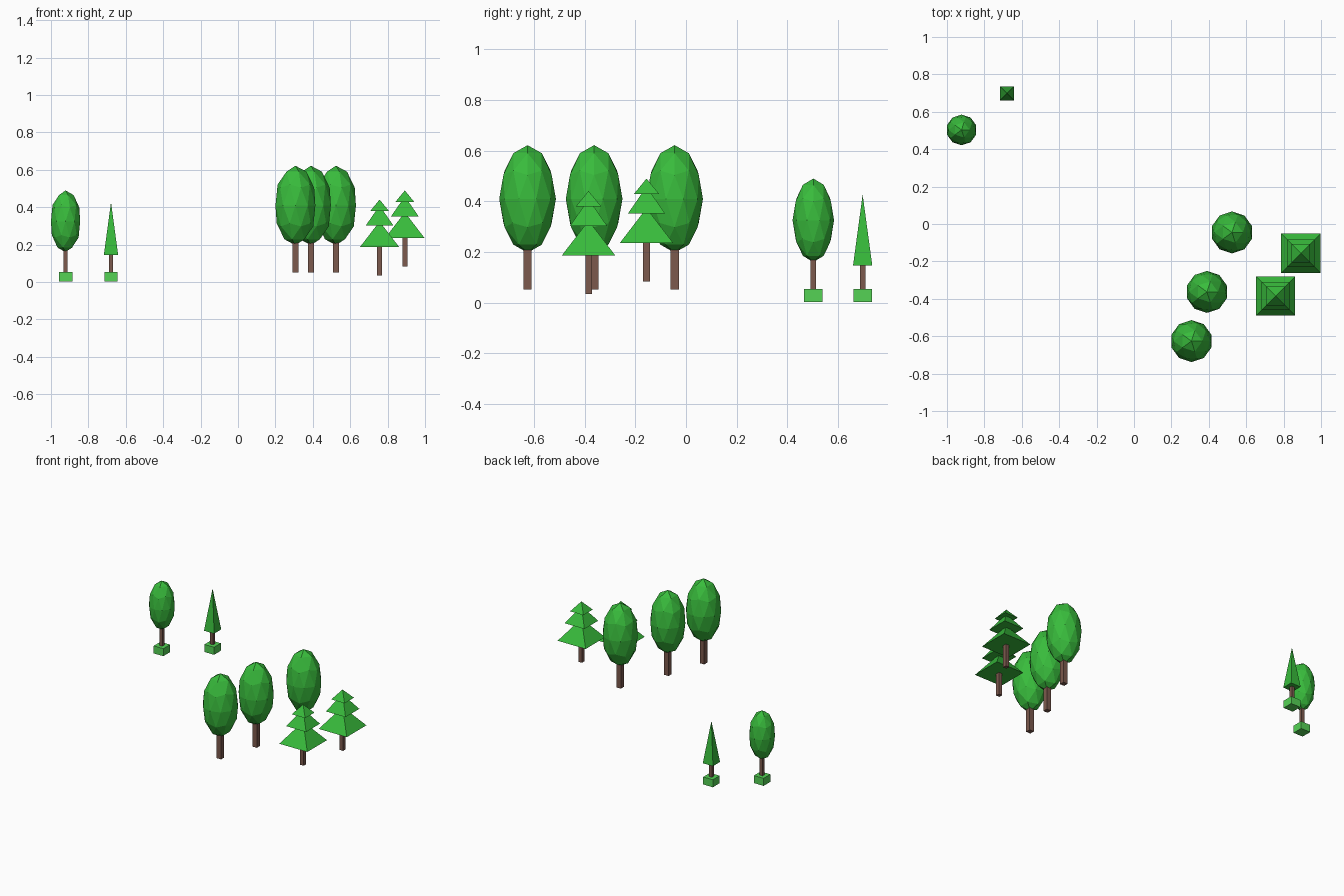
import bpy, math

if "Cube" in bpy.data.objects:
    bpy.data.objects.remove(bpy.data.objects["Cube"])


def material(name, rgb):
    m = bpy.data.materials.new(name)
    m.diffuse_color = (*rgb, 1)
    m.use_nodes = True
    m.node_tree.nodes["Principled BSDF"].inputs["Base Color"].default_value = m.diffuse_color
    return m


LEAF = material("leaf_green", (0.04, 0.5, 0.045))
BARK = material("bark_brown", (0.2, 0.1, 0.075))
BOX = material("planter_green", (0.09, 0.65, 0.09))


def finish(name, mat):
    ob = bpy.context.object
    ob.name = name
    ob.data.materials.append(mat)
    return ob


def box(name, x, y, z0, z1, w, mat):
    bpy.ops.mesh.primitive_cube_add(size=1, location=(x, y, (z0 + z1) / 2))
    finish(name, mat).scale = (w, w, z1 - z0)


def crown(name, x, y, z0, z1, r):
    bpy.ops.mesh.primitive_ico_sphere_add(subdivisions=2, radius=1,
                                          location=(x, y, (z0 + z1) / 2))
    finish(name, LEAF).scale = (r, r, (z1 - z0) / 2)


def pyramid(name, x, y, z0, z1, half):
    # four-sided cone, turned in its mesh so the sides face the axes
    bpy.ops.mesh.primitive_cone_add(vertices=4, radius1=half * math.sqrt(2), radius2=0,
                                    depth=z1 - z0, location=(x, y, (z0 + z1) / 2),
                                    rotation=(0, 0, math.pi / 4))
    finish(name, LEAF)


# Three large round trees
for i, (x, y) in enumerate([(0.524, -0.045), (0.39, -0.363), (0.307, -0.626)]):
    box(f"round_tree_trunk_{i}", x, y, 0.051, 0.25, 0.033, BARK)
    crown(f"round_tree_crown_{i}", x, y, 0.197, 0.622, 0.112)

# Two tiered pines: (base, tip, half width) above the trunk foot
TIERS = [(0.153, 0.29, 0.105), (0.268, 0.375, 0.074), (0.346, 0.407, 0.05)]
for i, (x, y, z) in enumerate([(0.892, -0.156, 0.083), (0.757, -0.385, 0.034)]):
    box(f"pine_trunk_{i}", x, y, z, z + 0.2, 0.026, BARK)
    for j, (a, b, half) in enumerate(TIERS):
        pyramid(f"pine_tier_{i}_{j}", x, y, z + a, z + b, half)

# Two small potted trees
for name, x, y in [("potted_round", -0.922, 0.503), ("potted_cypress", -0.679, 0.698)]:
    box(name + "_planter", x, y, 0.002, 0.053, 0.072, BOX)
    box(name + "_trunk", x, y, 0.04, 0.2, 0.021, BARK)
crown("potted_round_crown", -0.922, 0.503, 0.16, 0.49, 0.082)
pyramid("potted_cypress_crown", -0.679, 0.698, 0.146, 0.427, 0.038)
